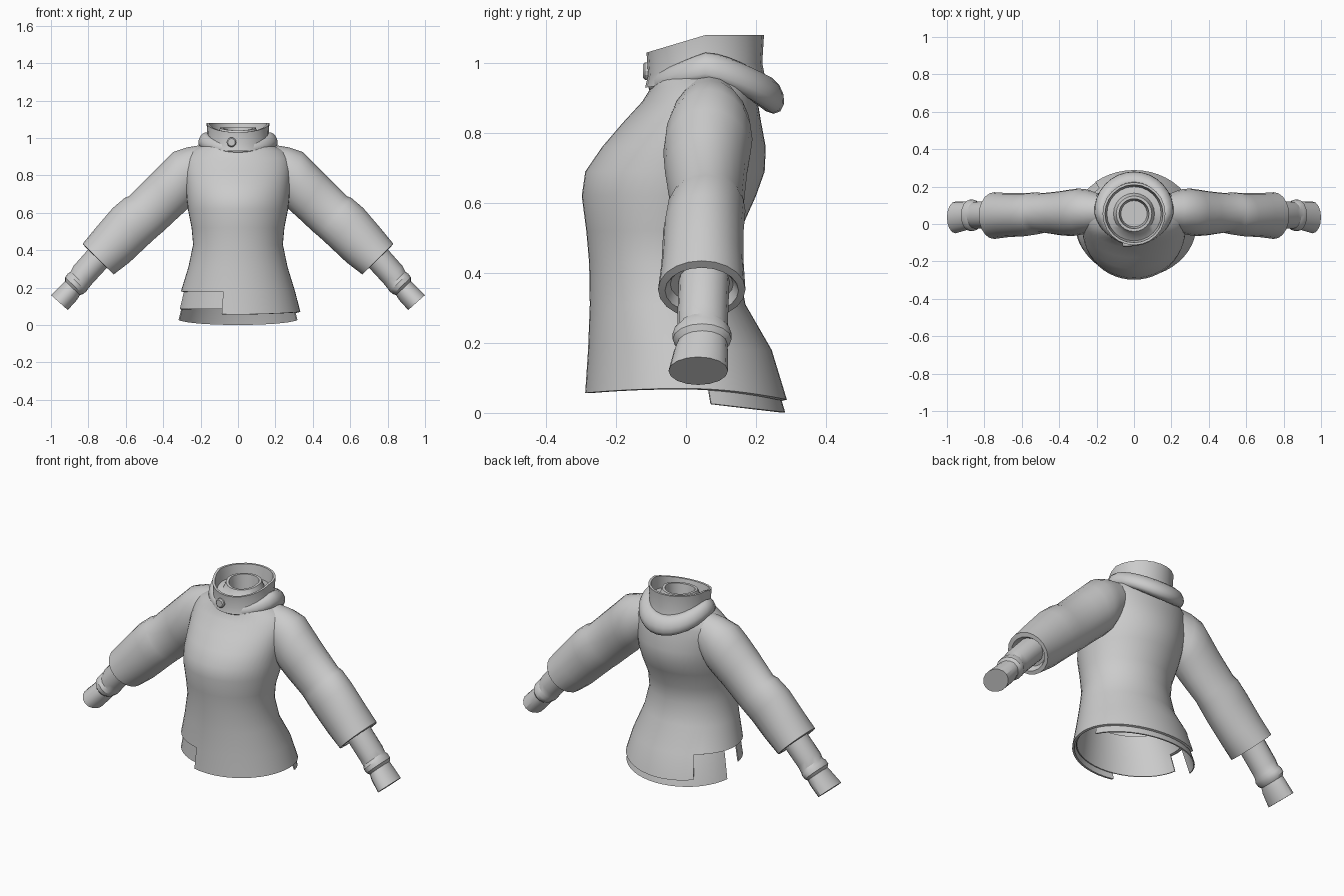
import bpy
import bmesh
from math import sin, cos, radians, tau
from mathutils import Vector

default_cube = bpy.data.objects.get("Cube")
if default_cube:
    bpy.data.objects.remove(default_cube, do_unlink=True)

cloth = bpy.data.materials.new("pale grey cloth")
cloth.use_nodes = True
cloth.diffuse_color = (0.6, 0.6, 0.6, 1)
bsdf = cloth.node_tree.nodes["Principled BSDF"]
bsdf.inputs["Base Color"].default_value = cloth.diffuse_color
bsdf.inputs["Roughness"].default_value = 0.8


def loft(name, rings, caps=True, ring_loop=False, skip=None, thickness=0, mirrored=False, angle=40):
    """Skin a list of closed rings; skip(row, column) leaves a face out."""
    bm = bmesh.new()
    rows = [[bm.verts.new(point) for point in ring] for ring in rings]
    count = len(rows[0])
    pairs = list(zip(rows, rows[1:]))
    if ring_loop:
        pairs.append((rows[-1], rows[0]))
    for i, (low, high) in enumerate(pairs):
        for j in range(count):
            if skip and skip(i, j):
                continue
            k = (j + 1) % count
            bm.faces.new((low[j], low[k], high[k], high[j]))
    if caps:
        bm.faces.new(rows[0])
        bm.faces.new(rows[-1])
    if caps or ring_loop:
        bmesh.ops.recalc_face_normals(bm, faces=bm.faces)
    loose = [v for v in bm.verts if not v.link_faces]
    bmesh.ops.delete(bm, geom=loose, context="VERTS")
    mesh = bpy.data.meshes.new(name)
    bm.to_mesh(mesh)
    bm.free()
    mesh.materials.append(cloth)
    obj = bpy.data.objects.new(name, mesh)
    bpy.context.collection.objects.link(obj)
    bpy.ops.object.select_all(action="DESELECT")
    obj.select_set(True)
    bpy.context.view_layer.objects.active = obj
    if thickness:
        solid = obj.modifiers.new("thickness", "SOLIDIFY")
        solid.thickness = thickness
        solid.offset = -1
    if mirrored:
        obj.modifiers.new("other side", "MIRROR")
    if obj.modifiers:
        bpy.ops.object.convert(target="MESH")
    bpy.ops.object.shade_smooth_by_angle(angle=radians(angle))
    return obj


# Body outline: height, front y, back y, half width
BODY = [
    (0.00, -0.292, 0.30, 0.352),
    (0.18, -0.28, 0.245, 0.305),
    (0.31, -0.275, 0.17, 0.265),
    (0.43, -0.277, 0.148, 0.24),
    (0.52, -0.285, 0.155, 0.248),
    (0.62, -0.298, 0.20, 0.268),
    (0.69, -0.288, 0.225, 0.275),
    (0.76, -0.24, 0.228, 0.28),
    (0.83, -0.18, 0.215, 0.285),
    (0.89, -0.125, 0.205, 0.28),
    (0.93, -0.10, 0.195, 0.25),
    (0.96, -0.095, 0.19, 0.19),
    (0.98, -0.09, 0.18, 0.155),
]
SEGMENTS = 48


def body_point(z, turn, inset=0):
    for low, high in zip(BODY, BODY[1:]):
        if z <= high[0]:
            break
    f = (z - low[0]) / (high[0] - low[0])
    front, back, half = (a + (b - a) * f for a, b in zip(low[1:], high[1:]))
    depth = (back - front) / 2 - inset
    return Vector(((half - inset) * cos(turn), (front + back) / 2 + depth * sin(turn), z))


def body_ring(height, inset=0):
    turns = [tau * j / SEGMENTS for j in range(SEGMENTS)]
    return [body_point(height(t) if callable(height) else height, t, inset) for t in turns]


def outer_hem(turn):
    s = sin(turn)
    return 0.07 - (0.032 if s > 0 else 0.013) * s * s


def under_hem(turn):
    s = sin(turn)
    return 0.035 - 0.033 * s if s > 0 else 0.085


# Jacket body, with a stepped hem cut away on the right
body_rows = [outer_hem, 0.18] + [row[0] for row in BODY[2:]]
loft("jacket_body", [body_ring(h) for h in body_rows], caps=False, thickness=0.012,
     skip=lambda i, j: i == 0 and 17 <= j < 34)

# Under layer, split at both sides into back and front panels
under_rows = [(under_hem, 0.016), (0.18, 0.014), (0.31, 0.014)]
loft("under_layer", [body_ring(h, inset) for h, inset in under_rows], caps=False, thickness=0.006,
     skip=lambda i, j: i == 0 and (j < 2 or 22 <= j < 25 or j >= 46))


def limb_ring(upper, lower, front, back, count=20):
    """Ring through an upper and a lower point in x and z, between two y values."""
    top, bottom = (Vector((p[0], 0, p[1])) for p in (upper, lower))
    middle, arm = (top + bottom) / 2, (top - bottom) / 2
    ring = []
    for j in range(count):
        t = tau * j / count
        ring.append(middle + arm * cos(t) + Vector((0, (front + back) / 2 + (back - front) / 2 * sin(t), 0)))
    return ring


# Wide sleeves, ending in a turned-in cuff
SLEEVE = [
    ((0.18, 0.965), (0.19, 0.72), -0.03, 0.16),
    ((0.27, 0.95), (0.23, 0.66), -0.05, 0.185),
    ((0.345, 0.925), (0.25, 0.64), -0.06, 0.19),
    ((0.40, 0.87), (0.27, 0.62), -0.065, 0.185),
    ((0.47, 0.80), (0.32, 0.575), -0.06, 0.175),
    ((0.58, 0.69), (0.40, 0.50), -0.045, 0.165),
    ((0.605, 0.68), (0.43, 0.475), -0.055, 0.17),
    ((0.67, 0.625), (0.49, 0.42), -0.065, 0.165),
    ((0.76, 0.52), (0.58, 0.335), -0.07, 0.165),
    ((0.83, 0.435), (0.665, 0.27), -0.08, 0.17),
    ((0.815, 0.415), (0.68, 0.285), -0.06, 0.15),
    ((0.775, 0.42), (0.67, 0.315), -0.045, 0.135),
]
loft("sleeves", [limb_ring(*r) for r in SLEEVE], mirrored=True)

# Narrow inner sleeves with a ridge and a flared wrist
WRIST = [
    ((0.76, 0.45), (0.66, 0.35), -0.02, 0.125),
    ((0.88, 0.315), (0.78, 0.22), -0.025, 0.12),
    ((0.895, 0.285), (0.80, 0.195), -0.025, 0.12),
    ((0.91, 0.275), (0.81, 0.18), -0.038, 0.13),
    ((0.925, 0.255), (0.83, 0.165), -0.038, 0.13),
    ((0.925, 0.235), (0.845, 0.16), -0.025, 0.118),
    ((0.945, 0.215), (0.86, 0.135), -0.035, 0.12),
    ((1.0, 0.16), (0.91, 0.08), -0.05, 0.12),
]
loft("inner_sleeves", [limb_ring(*r, count=16) for r in WRIST], mirrored=True, angle=30)

# Standing collar with a hollow neck; it dips at the front
NECK_Y = 0.055


def collar_ring(radius, height, dip, count=24):
    turns = [tau * j / count for j in range(count)]
    return [(radius * cos(t), NECK_Y + radius * sin(t), height + dip * min(sin(t), 0)) for t in turns]


COLLAR = [
    (0.172, 0.955, 0.025), (0.163, 1.0, 0.035), (0.168, 1.08, 0.05),
    (0.155, 1.08, 0.05), (0.145, 1.01, 0.03), (0.11, 1.015, 0.01),
    (0.095, 1.055, 0.015), (0.08, 1.055, 0.015), (0.07, 0.965, 0),
]
loft("collar", [collar_ring(*r) for r in COLLAR])

# Folded hood draped round the back of the collar
hood = []
for i in range(32):
    t = tau * i / 32
    back = (1 + sin(t)) / 2
    radius = 0.148 + 0.034 * min(1, 2 * back)
    height = 0.945 + 0.045 * min(1, 2 * back) - 0.08 * max(0, sin(t)) ** 1.5
    wide, tall = 0.014 + 0.028 * back, 0.025 + 0.03 * back
    ring = []
    for j in range(12):
        a = tau * j / 12
        r = radius + wide * cos(a) - 0.25 * tall * sin(a)
        ring.append((r * cos(t), NECK_Y + r * sin(t), height + tall * sin(a)))
    hood.append(ring)
loft("hood_fold", hood, caps=False, ring_loop=True, angle=60)

# Round collar button
button = []
for radius, y in ((0.026, -0.095), (0.026, -0.117), (0.02, -0.123)):
    button.append([(radius * cos(tau * j / 14) - 0.035, y, 0.977 + radius * sin(tau * j / 14))
                   for j in range(14)])
loft("collar_button", button, angle=25)
